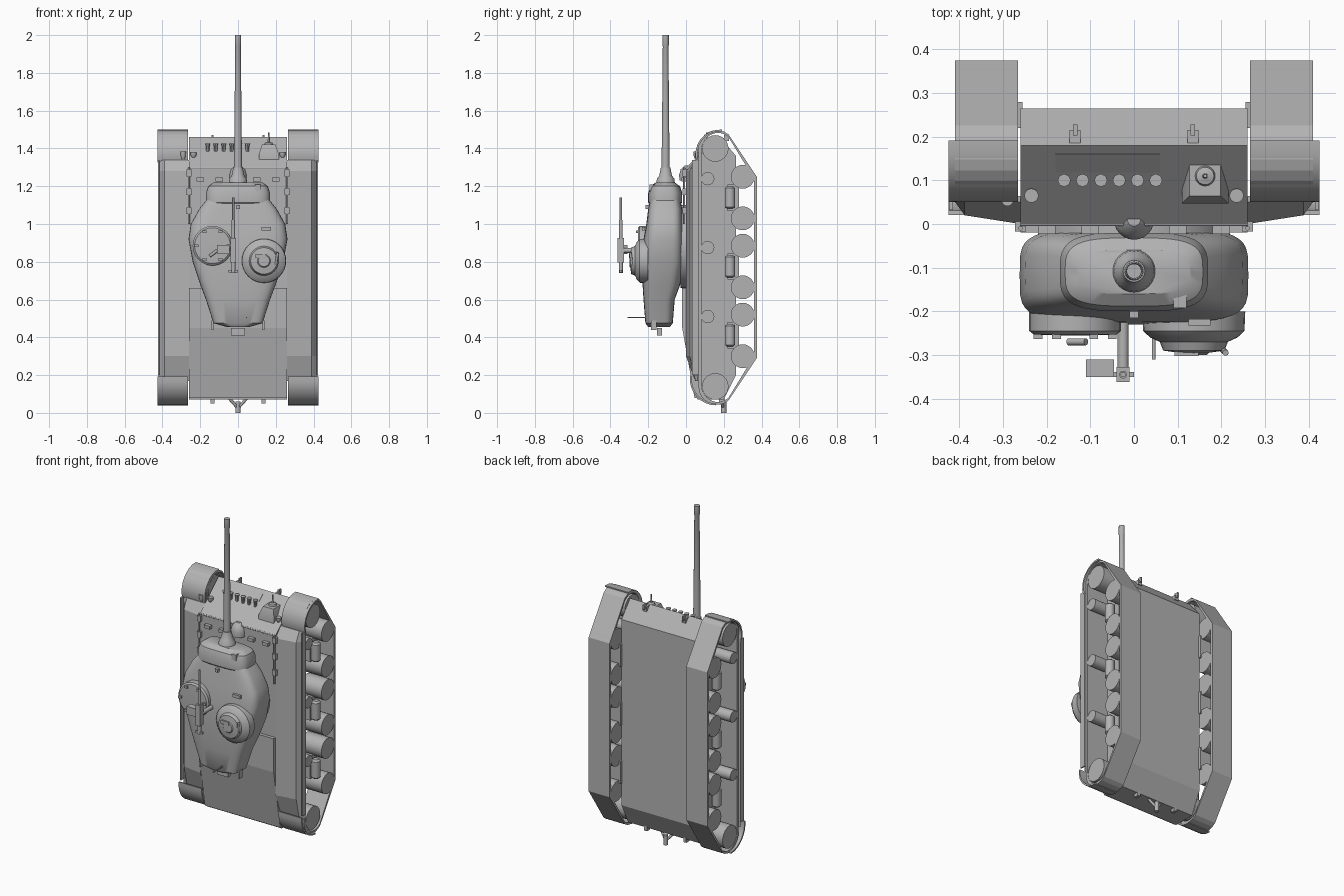
import bpy, bmesh, math
from mathutils import Vector

cube = bpy.data.objects.get("Cube")
if cube:
    bpy.data.objects.remove(cube, do_unlink=True)

COLOR = (.45, .45, .45, 1)
grey = bpy.data.materials.new("plain grey")
grey.use_nodes = True
grey.diffuse_color = COLOR
grey.node_tree.nodes["Principled BSDF"].inputs["Base Color"].default_value = COLOR

# Shared positions: hull half width, track outside, fender outside, height of the middle
HULL, TRACK, FENDER, MIDDLE = .26, .41, .425, .77
FORWARD, UPWARD = Vector((0, 0, 1)), Vector((0, -1, 0))


def finish(name, bm, smooth):
    bmesh.ops.recalc_face_normals(bm, faces=bm.faces)
    mesh = bpy.data.meshes.new(name)
    bm.to_mesh(mesh)
    bm.free()
    part = bpy.data.objects.new(name, mesh)
    bpy.context.collection.objects.link(part)
    mesh.materials.append(grey)
    if smooth:
        bpy.ops.object.select_all(action='DESELECT')
        part.select_set(True)
        bpy.context.view_layer.objects.active = part
        bpy.ops.object.shade_smooth_by_angle(angle=math.radians(35))


def loft(name, rings, smooth=False, closed=False):
    """Skin rings of points; closed joins the last ring to the first."""
    bm = bmesh.new()
    rows = [[bm.verts.new(point) for point in ring] for ring in rings]
    pairs = list(zip(rows, rows[1:]))
    if closed:
        pairs.append((rows[-1], rows[0]))
    else:
        bm.faces.new(rows[0])
        bm.faces.new(rows[-1])
    for low, high in pairs:
        for j in range(len(low)):
            bm.faces.new((low[j - 1], low[j], high[j], high[j - 1]))
    finish(name, bm, smooth)


def prism(name, outline, start, end, smooth=False):
    """Side outline of (y, z) points extruded along x."""
    loft(name, [[(x, y, z) for y, z in outline] for x in (start, end)], smooth)


def box(name, centre, size):
    x, y, z = centre
    w, d, h = (value / 2 for value in size)
    prism(name, [(y - d, z - h), (y + d, z - h), (y + d, z + h), (y - d, z + h)], x - w, x + w)


def turned(name, centre, axis, profile, sides=24):
    """Revolve (distance, radius) pairs around an axis through the centre."""
    axis = axis.normalized()
    across = axis.orthogonal().normalized()
    other = axis.cross(across)
    angles = [math.tau * k / sides for k in range(sides)]
    loft(name, [[Vector(centre) + axis * along + radius * (across * math.cos(a) + other * math.sin(a))
                 for a in angles] for along, radius in profile], True)


def rod(name, start, end, radius, sides=12):
    axis = Vector(end) - Vector(start)
    turned(name, start, axis, [(0, radius), (axis.length, radius)], sides)


def arc(centre, radius, first, last, steps=8):
    """Points on a circle in (y, z), angles in degrees."""
    angles = [math.radians(first + (last - first) * k / steps) for k in range(steps + 1)]
    return [(centre[0] + radius * math.cos(a), centre[1] + radius * math.sin(a)) for a in angles]


def rounded(z, half_width, roof, floor, power=4.5, sides=40):
    """Rounded rectangle across the turret at height z."""
    def soft(value):
        return math.copysign(abs(value) ** (2 / power), value)
    angles = [math.tau * k / sides for k in range(sides)]
    return [(half_width * soft(math.cos(a)),
             (roof + floor) / 2 + (floor - roof) / 2 * soft(math.sin(a)), z) for a in angles]


# Hull tub, sloping rear deck and turret ring
prism("hull", [(0, 1.3), (.18, 1.46), (.265, 1.36), (.265, .2), (.2, .07), (.06, .07), (0, .6)], -HULL, HULL)
prism("rear_deck", [(.01, .66), (-.02, .66), (-.02, .45), (.045, .08), (.08, .08)], -HULL, HULL)
turned("turret_ring", (0, .01, .88), UPWARD, [(0, .22), (.04, .22)], 32)

# Track belt outline: rounded front end and a low corner, repeated upside down for the rear
half_belt = arc((.163, 1.4), .097, 180, 50) + [(.375, 1.25)]
belt = half_belt + [(y, 2 * MIDDLE - z) for y, z in reversed(half_belt)]
inner_belt = [(.22 + (y - .22) * .9, MIDDLE + (z - MIDDLE) * .98) for y, z in belt]

for s, side in ((-1, "right_"), (1, "left_")):
    # Track belt with open middle
    near, far = s * HULL * 1.02, s * TRACK
    loft(side + "track", [[(near, *out), (far, *out), (far, *inside), (near, *inside)]
                          for out, inside in zip(belt, inner_belt)], closed=True)

    # Three bogies, each with two road wheels, a spring and a return roller
    for i in range(3):
        z = .41 + .365 * i
        label = f"{side}{i}_"
        for end in (-1, 1):
            rod(f"{label}road_wheel", (near, .3, z + .11 * end), (far, .3, z + .11 * end), .063, 24)
        box(label + "bogie", (s * .3, .25, z), (.09, .06, .14))
        turned(label + "spring", (s * .375, .233, z - .06), FORWARD,
               [(0, .016), (.01, .027), (.11, .027), (.12, .016)])
        rod(label + "return_roller", (near, .115, z + .1), (far, .115, z + .1), .035, 24)
    for name, z in (("idler", 1.4), ("sprocket", .14)):
        rod(side + name, (near, .155, z), (far, .155, z), .07, 24)

    # Sponson with sloped outer edge and bevelled ends
    section = [(HULL, 0), (.388, .02), (.42, .064), (HULL, .064)]
    loft(side + "sponson", [[(s * x, max(y, lowest), z) for x, y in section]
                            for lowest, z in ((.05, .17), (0, .3), (0, 1.28), (.05, 1.34))])
    box(side + "skirt", (s * .419, .05, MIDDLE), (.008, .036, 1.14))

    # Curved fender shells over both track ends
    for name, centre, radius, first, last in (("front_fender", (.18, 1.37), .13, 200, 85),
                                              ("rear_fender", (.16, .18), .14, 175, 270)):
        shell = arc(centre, radius, first, last) + arc(centre, radius - .01, last, first)
        prism(side + name, shell, near, s * FENDER, True)

    # Roof rail and brackets, periscopes, headlamps
    edge = s * HULL
    rod(side + "roof_rail", (edge, -.01, 1), (edge, -.01, 1.3), .005)
    for i in range(3):
        box(f"{side}roof_bracket_{i}", (edge, -.005, 1.07 + i / 10), (.025, .025, .035))
    for i in (1, 2):
        box(f"{side}periscope_{i}", (s * i / 10, -.01, 1.235), (.04, .025, .02))
    lamp = Vector((s * .235, .065, 1.35))
    turned(side + "headlamp", lamp, FORWARD, [(0, .007), (.015, .016), (.03, .016)])
    rod(side + "lamp_stalk", lamp - FORWARD * .05, lamp, .005)

    # Tow lugs, hitch arms and turret hooks
    lug = s * .135
    box(side + "front_tow_lug", (lug, .2, 1.44), (.025, .03, .03))
    box(side + "front_tow_eye", (lug, .215, 1.455), (.01, .025, .03))
    box(side + "rear_tow_lug", (lug, .19, .065), (.02, .03, .03))
    rod(side + "hitch_arm", (s * .045, .18, .075), (0, .2, .025), .008)
    box(side + "turret_rear_hook", (lug, -.17, .465), (.01, .03, .05))
turned("side_lamp", (-.29, .055, 1.345), FORWARD, [(0, .008), (.015, .014), (.04, .014)])
rod("hitch_pin", (0, .2, 0), (0, .2, .06), .014)

# Glacis fittings: spare link rack, lamp box and driver's dome
prism("link_rack", [(.05, 1.34), (.06, 1.33), (.17, 1.43), (.16, 1.445)], -.18, .06)
for i in range(6):
    turned(f"spare_link_{i}", (-.16 + i * .042, .1, 1.385), FORWARD, [(0, .009), (.025, .009), (.04, .015)], 8)
turned("lamp_box", (.163, .1, 1.33), FORWARD, [(0, .075), (.04, .075), (.09, .05)], 4)
turned("box_lamp", (.163, .11, 1.41), FORWARD, [(0, .026), (.02, .02), (.024, .006), (.075, .004)])
turned("driver_dome", (0, .01, 1.23), FORWARD, [(0, .045), (.03, .046), (.06, .038), (.08, .015)])
rod("hull_front_hinge", (-HULL, 0, 1.295), (HULL, 0, 1.295), .005)

# Turret lofted from the tail to the mantlet
loft("turret", [rounded(*row) for row in (
    (.455, .06, -.2, -.085), (.475, .13, -.215, -.07), (.6, .17, -.225, -.06), (.68, .2, -.23, -.03),
    (.8, .24, -.23, -.01), (.92, .262, -.225, -.01), (1, .25, -.21, -.015), (1.08, .205, -.2, -.02),
    (1.13, .165, -.19, -.03))], True)
loft("mantlet", [rounded(z, .17 - inset, inset - .2, -.02 - inset, 3.5) for z, inset in (
    (1.1, .012), (1.115, 0), (1.165, 0), (1.2, .012), (1.22, .04))], True)
GUN = Vector((0, -.108, 1.21))
turned("gun_collar", GUN, FORWARD, [(0, .05), (.03, .046), (.045, .034), (.09, .025)])
turned("gun_barrel", GUN, FORWARD, [(.07, .022), (.3, .019), (.73, .015), (.735, .017), (.79, .017)])
box("gunner_sight", (.105, -.175, 1.19), (.03, .035, .04))

# Commander's cupola and loader's hatch
turned("cupola", (.137, -.2, .805), UPWARD, [(0, .118), (.045, .116), (.06, .1), (.07, .078), (.09, .07),
                                            (.095, .035), (.1, .03)], 32)
box("cupola_sight", (.12, -.295, .83), (.055, .015, .02))
rod("cupola_handle", (.2, -.285, .78), (.21, -.295, .85), .007)
hatch = Vector((-.135, -.2, .885))
turned("loader_hatch", hatch, UPWARD, [(0, .105), (.045, .105), (.053, .095), (.055, .05)], 32)
for i in range(6):
    angle = i * math.tau / 6
    spot = hatch + Vector((math.cos(angle), 0, math.sin(angle))) * .085 + UPWARD * .056
    box(f"hatch_block_{i}", spot, (.02, .015, .015))
rod("hatch_handle", (-.15, -.27, .83), (-.11, -.27, .86), .008)
box("roof_vent", (.15, -.225, .975), (.05, .015, .02))
box("roof_lug", (0, -.205, 1.09), (.02, .02, .02))
box("rear_stowage_lug", (0, -.14, .43), (.075, .025, .04))
rod("antenna", (.045, -.2, .505), (.045, -.31, .505), .004)

# Roof machine gun on its pintle
mount = Vector((-.025, -.345, .86))
rod("gun_pintle", mount - UPWARD * .14, mount, .013)
box("gun_receiver", mount, (.03, .035, .13))
for name, start, end, radius in (("grip", -.12, -.06, .011), ("sleeve", .05, .16, .009), ("tube", .15, .28, .006)):
    rod("machine_gun_" + name, mount + FORWARD * start, mount + FORWARD * end, radius)
box("grip_bar", mount - FORWARD * .11, (.05, .012, .012))
box("ammo_box", (-.078, -.33, .865), (.065, .04, .05))
